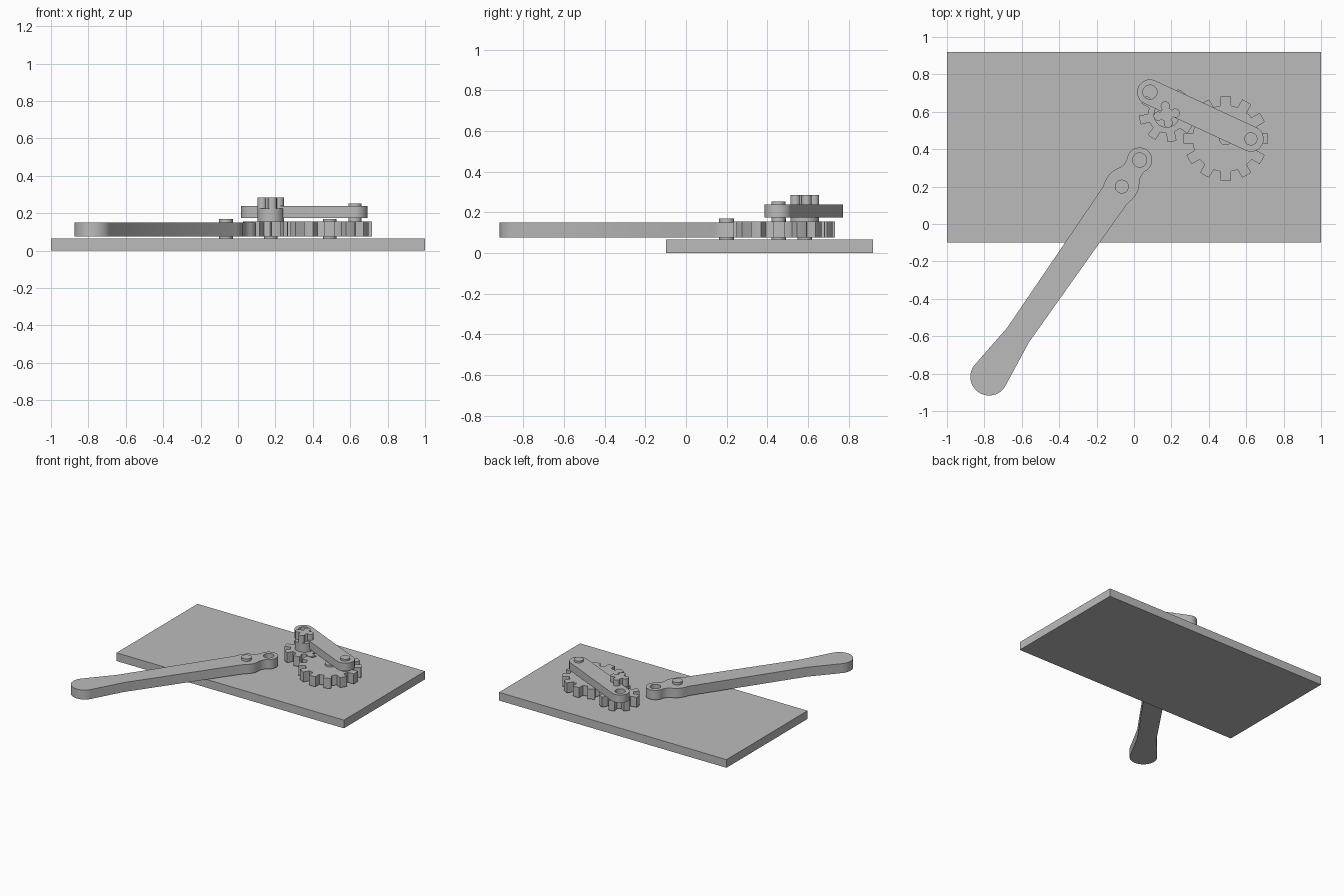
import bpy, bmesh
from math import sin, cos, pi, radians, atan2, hypot

if "Cube" in bpy.data.objects:
    bpy.data.objects.remove(bpy.data.objects["Cube"])

grey = bpy.data.materials.new("plain_grey")
grey.use_nodes = True
GREY = (0.5, 0.5, 0.5, 1)
grey.diffuse_color = GREY
grey.node_tree.nodes["Principled BSDF"].inputs["Base Color"].default_value = GREY


def arc(cx, cy, r, a0, a1, n=24):
    """Points on an arc, angles in degrees, both ends included."""
    angles = [radians(a0 + (a1 - a0) * i / n) for i in range(n + 1)]
    return [(cx + r * cos(a), cy + r * sin(a)) for a in angles]


def circle(cx, cy, r, n=32):
    return arc(cx, cy, r, 0, 360, n)[:-1]


def slab(name, z0, z1, outline, holes=(), at=(0, 0), turn=0):
    """Extrude a flat outline, with optional holes, from z0 to z1."""
    bm = bmesh.new()
    edges = []
    for loop in [outline, *holes]:
        vs = [bm.verts.new((x, y, z0)) for x, y in loop]
        edges += [bm.edges.new((vs[i - 1], vs[i])) for i in range(len(vs))]
    bmesh.ops.triangle_fill(bm, edges=edges, use_beauty=True)
    ext = bmesh.ops.extrude_face_region(bm, geom=bm.faces[:], use_keep_orig=True)
    top = [v for v in ext["geom"] if isinstance(v, bmesh.types.BMVert)]
    bmesh.ops.translate(bm, verts=top, vec=(0, 0, z1 - z0))
    bmesh.ops.recalc_face_normals(bm, faces=bm.faces[:])
    mesh = bpy.data.meshes.new(name)
    bm.to_mesh(mesh)
    bm.free()
    mesh.materials.append(grey)
    ob = bpy.data.objects.new(name, mesh)
    bpy.context.collection.objects.link(ob)
    ob.location = (*at, 0)
    ob.rotation_euler.z = turn
    bpy.ops.object.select_all(action='DESELECT')
    ob.select_set(True)
    bpy.context.view_layer.objects.active = ob
    bpy.ops.object.shade_smooth_by_angle(angle=radians(25))
    return ob


def pin(name, centre, r, z0, z1):
    return slab(name, z0, z1, circle(0, 0, r), at=centre)


def gear_outline(teeth, root, tip, base_deg, tip_deg, phase=0):
    pts = []
    step = 360 / teeth
    for i in range(teeth):
        a = phase + i * step
        pts += arc(0, 0, tip, a - tip_deg / 2, a + tip_deg / 2, 3)
        pts += arc(0, 0, root, a + base_deg / 2, a + step - base_deg / 2, 4)
    return pts


PIVOT = (-0.065, 0.2)
BIG = (0.49, 0.457)
SMALL = (0.175, 0.585)
CRANK = (0.625, 0.455)
LINK_END = (0.085, 0.705)
LEVER_TOP = (0.03, 0.342)
LEVER_END = (-0.775, -0.817)


def span(a, b):
    return hypot(b[0] - a[0], b[1] - a[1]), atan2(b[1] - a[1], b[0] - a[0])


# Base plate
slab("base_plate", 0, 0.065, [(-1, -0.098), (1, -0.098), (1, 0.92), (-1, 0.92)])

# Lever: eye, bulge around the pivot, long shaft, flared grip
length, angle = span(LEVER_TOP, LEVER_END)
side = [(0.055, 0.055), (0.08, 0.058), (0.1, 0.068), (0.12, 0.08), (0.145, 0.088),
        (0.17, 0.09), (0.2, 0.087), (0.23, 0.079), (1.14, 0.07)]
outline = arc(0, 0, 0.067, 60, 300)
outline += [(s, -t) for s, t in side]
outline += arc(length, 0, 0.1, -97, 97)
outline += side[::-1]
slab("lever", 0.075, 0.15, outline, [circle(0, 0, 0.038)], LEVER_TOP, angle)
pin("lever_pivot_pin", PIVOT, 0.037, 0, 0.17)

# Meshing gears on their pins
slab("large_gear", 0.075, 0.155, gear_outline(12, 0.178, 0.227, 18, 14), at=BIG)
pin("large_gear_pin", BIG, 0.036, 0, 0.17)
slab("small_gear", 0.075, 0.155, gear_outline(8, 0.1, 0.148, 26, 19, 11.5), at=SMALL)
pin("small_gear_pin", SMALL, 0.036, 0, 0.285)

# Knob with four finger posts
pin("knob_hub", SMALL, 0.07, 0.155, 0.225)
for i in range(4):
    a = radians(10) + i * pi / 2
    post = (SMALL[0] + 0.047 * cos(a), SMALL[1] + 0.047 * sin(a))
    pin(f"knob_post_{i + 1}", post, 0.024, 0.225, 0.285)

# Connecting link between the crank pin and its free eye
length, angle = span(LINK_END, CRANK)
outline = arc(0, 0, 0.068, 90, 270) + arc(length, 0, 0.068, -90, 90)
slab("connecting_link", 0.175, 0.238, outline, [circle(0, 0, 0.038)], LINK_END, angle)
pin("crank_pin", CRANK, 0.035, 0.15, 0.253)
